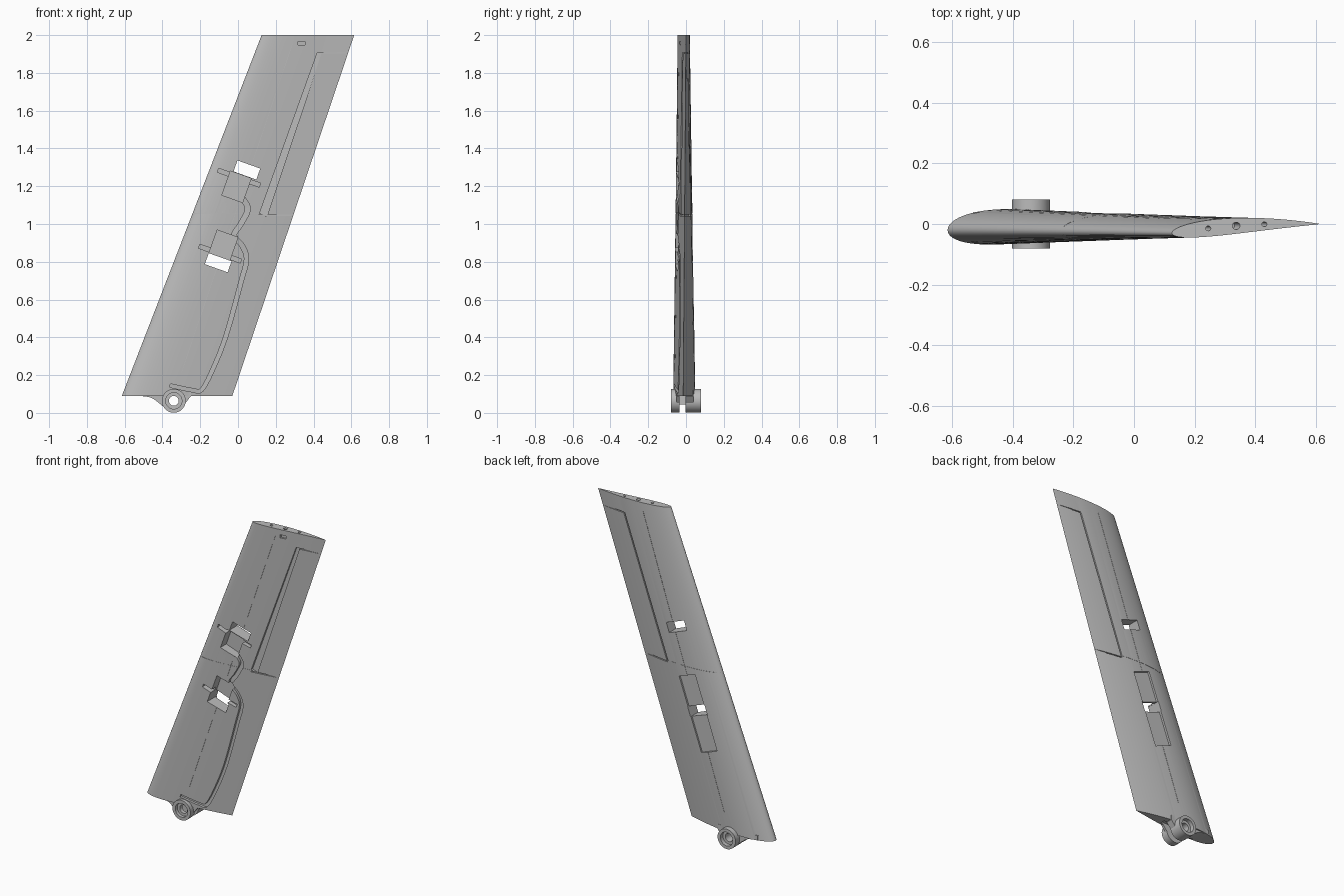
import bpy, bmesh, math
from mathutils import Vector, Matrix

if "Cube" in bpy.data.objects:
    bpy.data.objects.remove(bpy.data.objects["Cube"])

grey = bpy.data.materials.new("plain_grey")
grey.use_nodes = True
colour = (0.5, 0.5, 0.5, 1)
grey.diffuse_color = colour
grey.node_tree.nodes["Principled BSDF"].inputs["Base Color"].default_value = colour

SWEEP = math.radians(19.6)
ROOT_Z, TIP_Z = 0.09, 2.0


def lerp(a, b, t):
    return a + (b - a) * t


def make_object(name, bm):
    bmesh.ops.recalc_face_normals(bm, faces=bm.faces)
    mesh = bpy.data.meshes.new(name)
    bm.to_mesh(mesh)
    bm.free()
    mesh.materials.append(grey)
    obj = bpy.data.objects.new(name, mesh)
    bpy.context.collection.objects.link(obj)
    return obj


def section(z):
    """Leading edge x, chord, nose y, tail y and thickness at height z."""
    t = (z - ROOT_Z) / (TIP_Z - ROOT_Z)
    return (lerp(-0.615, 0.125, t), lerp(0.585, 0.49, t), lerp(-0.02, -0.03, t),
            lerp(-0.015, 0, t), lerp(0.116, 0.055, t))


def foil(f, z):
    """Centre line y and half thickness at chord fraction f."""
    lead, chord, nose, tail, thick = section(z)
    f = min(max(f, 0), 1)
    half = thick * 5 * (0.2969 * math.sqrt(f) - 0.126 * f - 0.3516 * f**2
                        + 0.2843 * f**3 - 0.1036 * f**4)
    return lerp(nose, tail, f) + 0.044 * f * (1 - f), max(half, 0)


def loft(name, rings):
    bm = bmesh.new()
    loops = [[bm.verts.new(p) for p in ring] for ring in rings]
    for a, b in zip(loops, loops[1:]):
        for i in range(len(a)):
            j = (i + 1) % len(a)
            bm.faces.new((a[i], a[j], b[j], b[i]))
    bm.faces.new(loops[0][::-1])
    bm.faces.new(loops[-1])
    return make_object(name, bm)


def wing_ring(z, n=36):
    lead, chord = section(z)[:2]
    ring = []
    for i in range(2 * n):
        f = (1 + math.cos(math.pi * i / n)) / 2
        mid, half = foil(f, z)
        ring.append((lead + chord * f, mid + (half if i < n else -half), z))
    return ring


def box(name, x, z, size, y0, y1, turn=SWEEP):
    bm = bmesh.new()
    bmesh.ops.create_cube(bm, size=1)
    bm.transform(Matrix.Translation((x, (y0 + y1) / 2, z)) @ Matrix.Rotation(turn, 4, "Y")
                 @ Matrix.Diagonal((size[0], y1 - y0, size[1], 1)))
    return make_object(name, bm)


def pin(name, x, z, radius, y0, y1, sides=48):
    bm = bmesh.new()
    bmesh.ops.create_cone(bm, cap_ends=True, segments=sides, radius1=radius,
                          radius2=radius, depth=y1 - y0)
    bm.transform(Matrix.Translation((x, (y0 + y1) / 2, z)) @ Matrix.Rotation(math.pi / 2, 4, "X"))
    return make_object(name, bm)


def groove(name, path, width, depth, side=-1, end_width=None):
    """Channel cutter whose floor follows the skin; side -1 is the front."""
    pts = [Vector(p) for p in path]
    rings = []
    for i, p in enumerate(pts):
        along = (pts[min(i + 1, len(pts) - 1)] - pts[max(i - 1, 0)]).normalized()
        w = lerp(width, width if end_width is None else end_width, i / (len(pts) - 1))
        off = Vector((along.y, -along.x)) * w / 2
        lead, chord = section(p.y)[:2]
        mid, half = foil((p.x - lead) / chord, p.y)
        floor = mid + side * max(half - depth, half * 0.5)
        a, b = p - off, p + off
        rings.append([(a.x, floor, a.y), (b.x, floor, b.y),
                      (b.x, side * 0.12, b.y), (a.x, side * 0.12, a.y)])
    return loft(name, rings)


def straight(a, b, n=24):
    return [Vector(a).lerp(Vector(b), i / n) for i in range(n + 1)]


def smooth_path(pts, n=6):
    pts = [Vector(p) for p in pts]
    pts = [pts[0]] + pts + [pts[-1]]
    out = []
    for p, q, r, s in zip(pts, pts[1:], pts[2:], pts[3:]):
        for k in range(n):
            t = k / n
            out.append((2 * q + (r - p) * t + (2 * p - 5 * q + 4 * r - s) * t**2
                        + (3 * q - p - 3 * r + s) * t**3) / 2)
    return out + [pts[-1]]


def combine(target, tool, how="DIFFERENCE"):
    tool.hide_render = True
    mod = target.modifiers.new("cut", "BOOLEAN")
    mod.operation, mod.solver, mod.object = how, "EXACT", tool
    bpy.context.view_layer.objects.active = target
    bpy.ops.object.modifier_apply(modifier=mod.name)
    bpy.data.objects.remove(tool)


# Swept, tapered wing
wing = loft("wing", [wing_ring(z) for z in (ROOT_Z, TIP_Z)])

# Root fairing and hinge boss
outline = smooth_path([(-0.53, 0.091), (-0.46, 0.08), (-0.41, 0.045), (-0.37, 0.012),
                       (-0.34, 0.005), (-0.29, 0.04), (-0.25, 0.088)])
outline += [Vector((-0.25, 0.12)), Vector((-0.53, 0.12))]
combine(wing, loft("root_fairing", [[(p.x, y, p.y) for p in outline] for y in (-0.05, 0.04)]), "UNION")
HX, HZ = -0.34, 0.064
combine(wing, pin("hinge_boss", HX, HZ, 0.063, -0.08, 0.08), "UNION")
cutters = [
    box("hinge_slot", -0.32, 0.045, (0.18, 0.11), -0.035, -0.002, 0),
    pin("hinge_bore", HX, HZ, 0.026, -0.2, 0.2),
    pin("front_counterbore", HX, HZ, 0.043, -0.2, -0.06),
    pin("back_counterbore", HX, HZ, 0.043, 0.055, 0.2),
]

# Equipment bays: through window, deep pocket and mounting slot
for name, window, pocket, slot in (
        ("upper", (0.047, 1.286), (-0.008, 1.197), (0.005, 1.245)),
        ("lower", (-0.105, 0.795), (-0.078, 0.885), (-0.095, 0.843))):
    cutters += [box(name + "_window", *window, (0.128, 0.062), -0.2, 0.2),
                box(name + "_pocket", *pocket, (0.116, 0.135), -0.2, 0.005),
                box(name + "_mount_slot", *slot, (0.235, 0.022), -0.2, -0.015)]

# Recess on the back around the lower window
cutters.append(groove("back_recess", straight((-0.19, 0.56), (-0.03, 1.0)), 0.12, 0.014, 1))

# Cable channel and small tip slot
cable = smooth_path([(0.02, 1.14), (0.052, 1.08), (0.015, 1.0), (-0.02, 0.94), (0.025, 0.88),
                     (0.045, 0.81), (0.015, 0.69), (-0.06, 0.42), (-0.125, 0.25),
                     (-0.19, 0.125), (-0.24, 0.12), (-0.36, 0.145)])
cutters += [groove("cable_channel", cable, 0.028, 0.015, -1, 0.018),
            groove("tip_slot", straight((0.318, 1.957), (0.356, 1.957), 4), 0.02, 0.012)]

# Control surface outline, panel joint and spar seam on both sides
for side in (-1, 1):
    front = side < 0
    shift = 0.022 if front else 0
    cutters += [
        groove("flap_hinge_gap", straight((0.112 + shift, 1.05), (0.42 + shift / 2, 1.905)),
               0.042 if front else 0.008, 0.012, side, 0.022 if front else 0.008),
        groove("flap_outer_gap", straight((0.42, 1.905), (0.6, 1.905)), 0.006, 0.008, side),
        groove("flap_inner_gap", straight((0.112, 1.046), (0.31, 1.046)), 0.006, 0.008, side),
        groove("panel_joint", straight((-0.235, 1.056), (0.12, 1.056), 48), 0.002, 0.0015, side),
        groove("spar_seam", straight((-0.3, 0.21), (0.287, 1.95)), 0.002, 0.0015, side),
    ]

# Rod holes in the tip face
for x, r in ((0.245, 0.008), (0.337, 0.012), (0.43, 0.008)):
    bm = bmesh.new()
    bmesh.ops.create_cone(bm, cap_ends=True, segments=20, radius1=r, radius2=r, depth=0.1)
    lead, chord = section(TIP_Z)[:2]
    mid = foil((x - lead) / chord, TIP_Z)[0]
    bm.transform(Matrix.Translation((x, mid, TIP_Z)) @ Matrix.Rotation(SWEEP, 4, "Y"))
    cutters.append(make_object("tip_hole", bm))

for cutter in cutters:
    combine(wing, cutter)

# Smooth skin with crisp edges
bpy.ops.object.select_all(action="DESELECT")
wing.select_set(True)
bpy.context.view_layer.objects.active = wing
bpy.ops.object.shade_smooth_by_angle(angle=math.radians(25))
